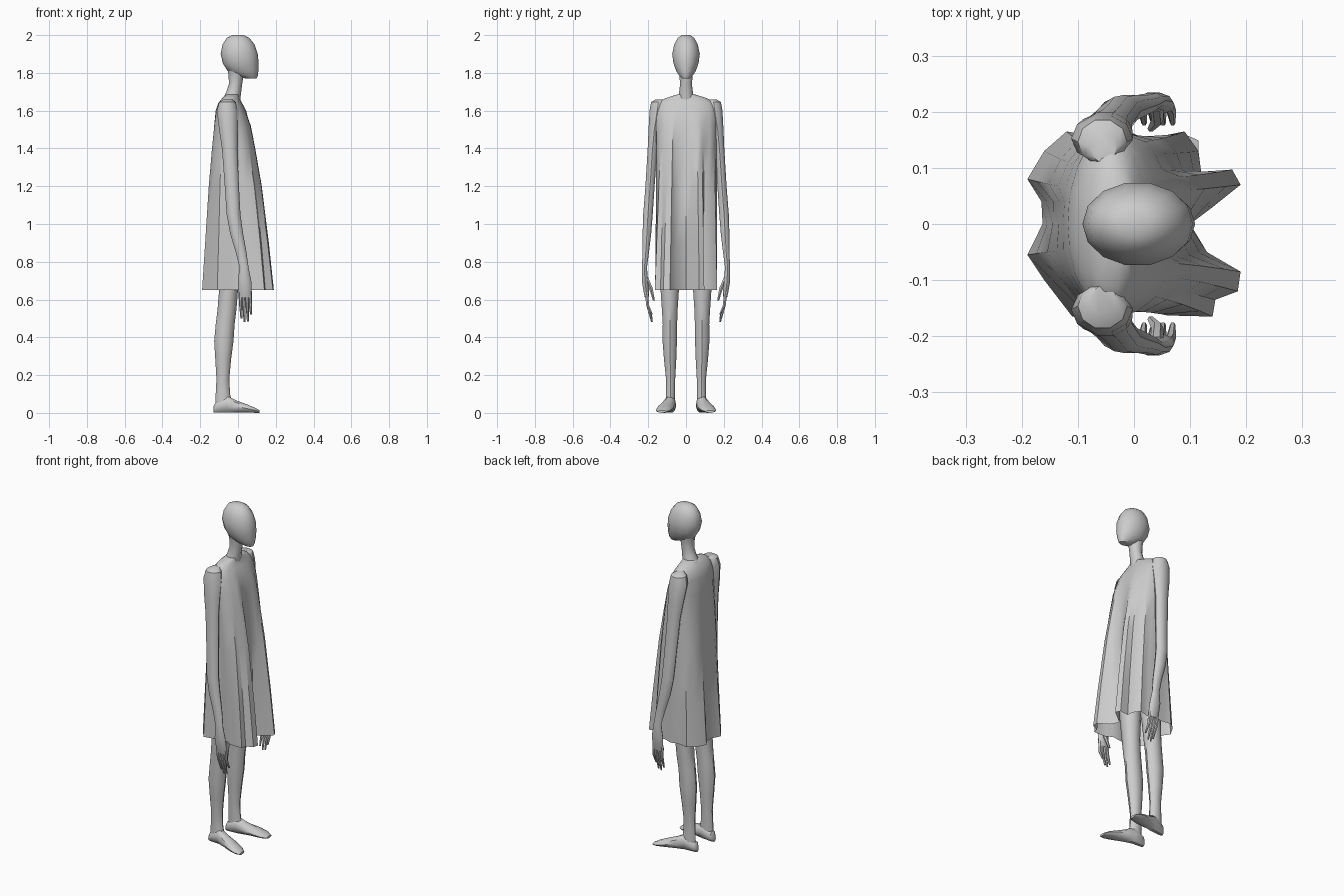
import bpy, bmesh, math

grey = bpy.data.materials.new("plain grey")
grey.diffuse_color = (0.6, 0.6, 0.6, 1)


def loft(name, rings, cap_start=True, cap_end=True):
    """Skin a list of equal-length point rings into one object."""
    bm = bmesh.new()
    rows = [[bm.verts.new(p) for p in ring] for ring in rings]
    n = len(rows[0])
    for a, b in zip(rows, rows[1:]):
        for i in range(n):
            j = (i + 1) % n
            bm.faces.new((a[i], a[j], b[j], b[i]))
    if cap_start:
        bm.faces.new(rows[0])
    if cap_end:
        bm.faces.new(rows[-1])
    bmesh.ops.recalc_face_normals(bm, faces=bm.faces)
    me = bpy.data.meshes.new(name)
    bm.to_mesh(me)
    bm.free()
    me.materials.append(grey)
    ob = bpy.data.objects.new(name, me)
    bpy.context.collection.objects.link(ob)
    bpy.ops.object.select_all(action='DESELECT')
    ob.select_set(True)
    bpy.context.view_layer.objects.active = ob
    bpy.ops.object.shade_smooth_by_angle(angle=math.radians(40))
    return ob


def oval(z, x0, x1, y0, y1, n=10):
    """Level ring spanning x0..x1 and y0..y1."""
    cx, cy, rx, ry = (x0 + x1) / 2, (y0 + y1) / 2, (x1 - x0) / 2, (y1 - y0) / 2
    return [(cx + rx * math.cos(i * math.tau / n), cy + ry * math.sin(i * math.tau / n), z)
            for i in range(n)]


# Head and neck: z, back, front, half width
head = [(2.0, -.03, .03, .022), (1.985, -.06, .06, .045), (1.95, -.082, .088, .064),
        (1.9, -.092, .105, .075), (1.85, -.08, .109, .068), (1.81, -.055, .108, .053),
        (1.785, -.01, .105, .036), (1.77, .04, .098, .02)]
neck = [(1.84, -.06, .03, .045), (1.79, -.05, .03, .037), (1.74, -.048, .022, .033),
        (1.7, -.062, .017, .038), (1.64, -.09, .01, .05)]
loft("head", [oval(z, b, f, -w, w, 14) for z, b, f, w in head])
loft("neck", [oval(z, b, f, -w, w) for z, b, f, w in neck])

# Dress: rippled hem outline blended into smooth ovals towards the shoulders
hem = [(.10, 0), (.14, .03), (.19, .07), (.175, .097), (.12, .09), (.115, .13),
       (.09, .165), (.03, .148), (-.01, .165), (-.06, .155), (-.12, .165), (-.16, .13),
       (-.19, .08), (-.165, .04), (-.163, 0), (-.19, -.055), (-.16, -.10), (-.11, -.165),
       (-.04, -.15), (.03, -.142), (.06, -.163), (.14, -.165), (.145, -.135),
       (.185, -.12), (.19, -.085), (.13, -.05)]
# z, back, front, half width, share of the hem outline
levels = [(.65, -.13, .09, .165, 1), (.9, -.13, .09, .165, .75), (1.2, -.13, .08, .165, .45),
          (1.4, -.125, .066, .165, .24), (1.52, -.122, .06, .165, .1),
          (1.6, -.118, .043, .165, 0), (1.64, -.105, .022, .15, 0),
          (1.665, -.085, .008, .115, 0), (1.685, -.065, .005, .05, 0)]
rings = []
for z, b, f, w, k in levels:
    ring = []
    for hx, hy in hem:
        a = math.atan2(hy, hx)
        ex, ey = (b + f) / 2 + (f - b) / 2 * math.cos(a), w * math.sin(a)
        ring.append((ex + (hx - ex) * k, ey + (hy - ey) * k, z))
    rings.append(ring)
loft("dress", rings, cap_start=False)

# Limbs, as z, x0, x1, inner y, outer y
arm = [(1.658, -.08, -.03, .11, .165), (1.645, -.1, -.012, .105, .187),
       (1.6, -.112, -.002, .11, .195), (1.5, -.1, -.003, .135, .2),
       (1.4, -.085, -.004, .15, .204), (1.2, -.07, .005, .165, .216),
       (1.05, -.06, .013, .175, .228), (.95, -.042, .027, .183, .231),
       (.85, -.012, .045, .195, .231), (.77, .008, .056, .206, .234),
       (.7, .0, .07, .2, .235), (.64, .003, .073, .195, .225), (.61, .01, .068, .197, .218)]
leg = [(.8, -.1, .02, .02, .14), (.65, -.1, .0, .035, .137), (.55, -.108, -.008, .042, .13),
       (.47, -.118, -.018, .045, .125), (.38, -.126, -.024, .046, .126),
       (.28, -.12, -.037, .05, .118), (.18, -.114, -.046, .056, .107),
       (.1, -.118, -.042, .057, .107), (.05, -.12, -.03, .058, .108)]
# Foot: x, centre y, half width, height
foot = [(-.13, .08, .013, .035), (-.118, .08, .026, .06), (-.06, .084, .031, .095),
        (-.01, .097, .036, .068), (.05, .113, .042, .045), (.09, .122, .038, .028),
        (.115, .127, .022, .014)]

for side, s in (("right", -1), ("left", 1)):
    def mirrored(ring):
        return [(x, y * s, z) for x, y, z in ring]

    loft(side + "_arm", [mirrored(oval(*r)) for r in arm])
    loft(side + "_leg", [mirrored(oval(*r)) for r in leg])
    loft(side + "_foot",
         [mirrored([(x, cy + w * math.cos(t), h * (.5 + .5 * math.sin(t)))
                    for t in (i * math.tau / 10 for i in range(10))]) for x, cy, w, h in foot])

    # Fingers curl inwards; thumb sits on the inner front edge
    for i, tip in enumerate((.52, .485, .48, .5)):
        x = .066 - .017 * i
        path = [(.64, x - .003, .209, .010), (.57, x, .203, .009), (tip, x + .003, .18, .005)]
        loft(f"{side}_finger_{i + 1}",
             [mirrored(oval(z, px - r, px + r, y - r, y + r, 6)) for z, px, y, r in path])
    thumb = [(.72, .04, .212, .012), (.66, .042, .186, .011), (.595, .03, .17, .006)]
    loft(side + "_thumb",
         [mirrored(oval(z, px - r, px + r, y - r, y + r, 6)) for z, px, y, r in thumb])
